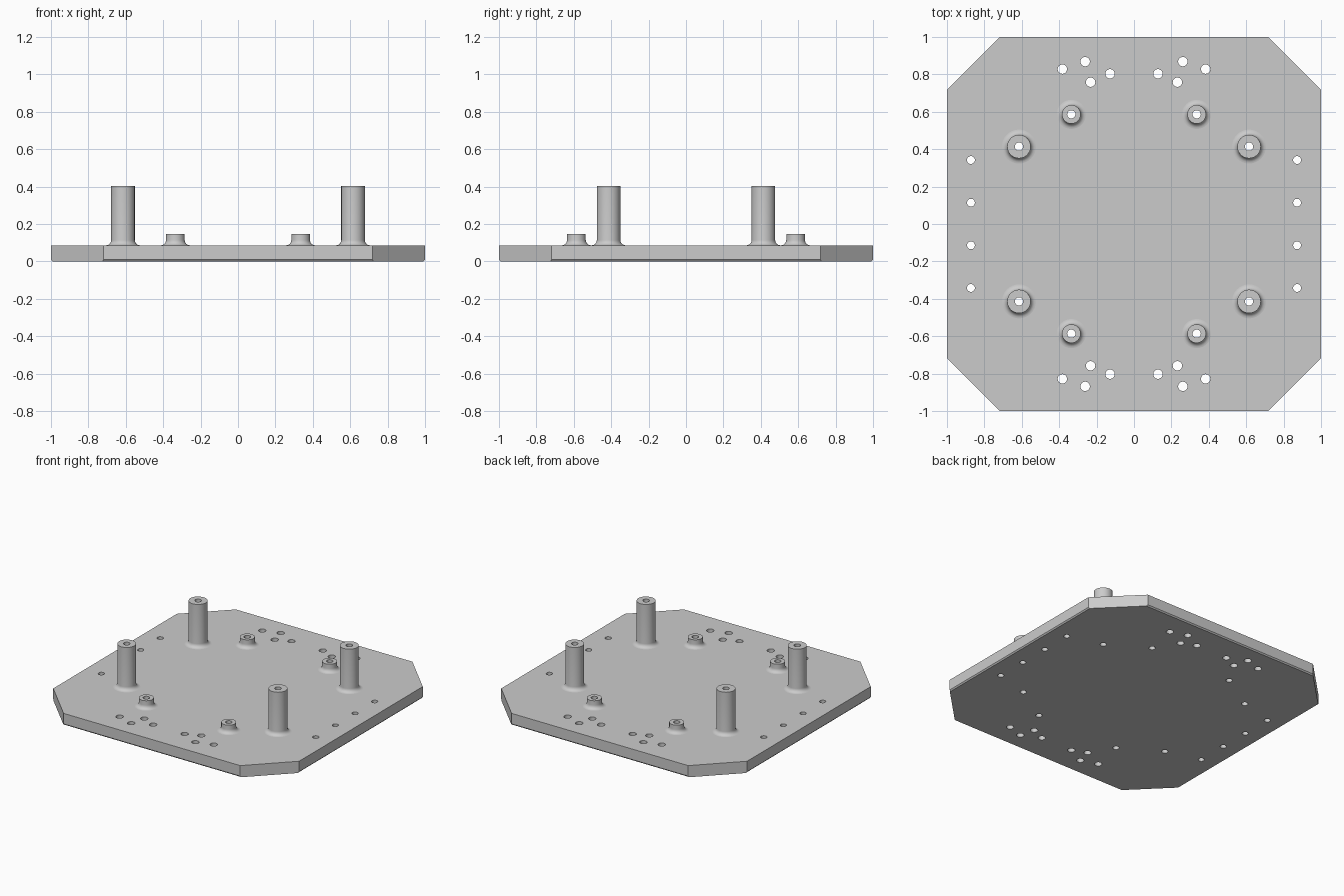
import bpy, bmesh, math
from mathutils import Matrix

cube = bpy.data.objects.get("Cube")
if cube:
    bpy.data.objects.remove(cube, do_unlink=True)

PLATE_TOP = 0.086
HOLE_R = 0.022

grey = bpy.data.materials.new("light_grey")
grey.use_nodes = True
colour = (0.6, 0.6, 0.6, 1)
grey.diffuse_color = colour
grey.node_tree.nodes["Principled BSDF"].inputs["Base Color"].default_value = colour


def make_object(name, bm):
    bmesh.ops.recalc_face_normals(bm, faces=bm.faces)
    mesh = bpy.data.meshes.new(name)
    bm.to_mesh(mesh)
    bm.free()
    mesh.materials.append(grey)
    obj = bpy.data.objects.new(name, mesh)
    bpy.context.collection.objects.link(obj)
    return obj


def smooth(obj):
    bpy.ops.object.select_all(action='DESELECT')
    obj.select_set(True)
    bpy.context.view_layer.objects.active = obj
    bpy.ops.object.shade_smooth_by_angle(angle=math.radians(35))


def mirrored(points):
    return [(sx * x, sy * y) for x, y in points for sx in (1, -1) for sy in (1, -1)]


# Square plate with cut corners and a fine chamfer under its straight sides
def octagon(bm, half, z):
    cut = 1.718 - half
    quarter = [(half, -cut), (half, cut)]
    ring = []
    for k in range(4):
        turn = Matrix.Rotation(k * math.pi / 2, 3, 'Z')
        ring += [bm.verts.new(turn @ Matrix.Translation((x, y, z)).translation) for x, y in quarter]
    return ring


bm = bmesh.new()
rings = [octagon(bm, 0.992, 0), octagon(bm, 1, 0.009), octagon(bm, 1, PLATE_TOP)]
bm.faces.new(rings[0])
bm.faces.new(rings[-1])
for low, high in zip(rings, rings[1:]):
    for i in range(8):
        j = (i + 1) % 8
        bm.faces.new((low[i], low[j], high[j], high[i]))
plate = make_object("base_plate", bm)

# Through holes: clusters at front and back, rows at the sides, one under each post
tall_posts = mirrored([(0.615, 0.414)])
short_posts = mirrored([(0.335, 0.586)])
cluster_holes = mirrored([(0.383, 0.828), (0.261, 0.868), (0.128, 0.803), (0.232, 0.758)])
row_holes = mirrored([(0.872, 0.342), (0.872, 0.114)])

bm = bmesh.new()
for points, radius in ((tall_posts + short_posts, HOLE_R),
                       (cluster_holes, 0.025), (row_holes, 0.021)):
    for x, y in points:
        bmesh.ops.create_cone(bm, cap_ends=True, segments=32, radius1=radius, radius2=radius,
                              depth=0.4, matrix=Matrix.Translation((x, y, 0.05)))
cutter = make_object("hole_cutter", bm)
cutter.hide_render = True
cut = plate.modifiers.new("holes", 'BOOLEAN')
cut.operation = 'DIFFERENCE'
cut.solver = 'EXACT'
cut.object = cutter
bpy.context.view_layer.objects.active = plate
bpy.ops.object.modifier_apply(modifier=cut.name)
bpy.data.objects.remove(cutter, do_unlink=True)
smooth(plate)


# Hollow posts with a concave fillet at the foot
def post(name, x, y, radius, top, fillet):
    profile = [(radius + fillet * (1 - math.sin(a)), PLATE_TOP + fillet * (1 - math.cos(a)))
               for a in (i * math.pi / 12 for i in range(7))]
    profile += [(radius, top), (HOLE_R, top), (HOLE_R, PLATE_TOP)]
    bm = bmesh.new()
    verts = [bm.verts.new((r, 0, z)) for r, z in profile]
    edges = [bm.edges.new(pair) for pair in zip(verts, verts[1:])]
    bmesh.ops.spin(bm, geom=verts + edges, cent=(0, 0, 0), axis=(0, 0, 1),
                   angle=math.tau, steps=32, use_merge=True)
    bmesh.ops.remove_doubles(bm, verts=bm.verts, dist=0.0001)
    obj = make_object(name, bm)
    # The tube is open underneath, so point its walls outward from the top face
    if max(obj.data.polygons, key=lambda p: p.center.z).normal.z < 0:
        obj.data.flip_normals()
    obj.location = (x, y, 0)
    smooth(obj)


for i, (x, y) in enumerate(tall_posts):
    post(f"tall_post_{i + 1}", x, y, 0.063, 0.403, 0.028)
for i, (x, y) in enumerate(short_posts):
    post(f"short_post_{i + 1}", x, y, 0.05, 0.146, 0.028)
